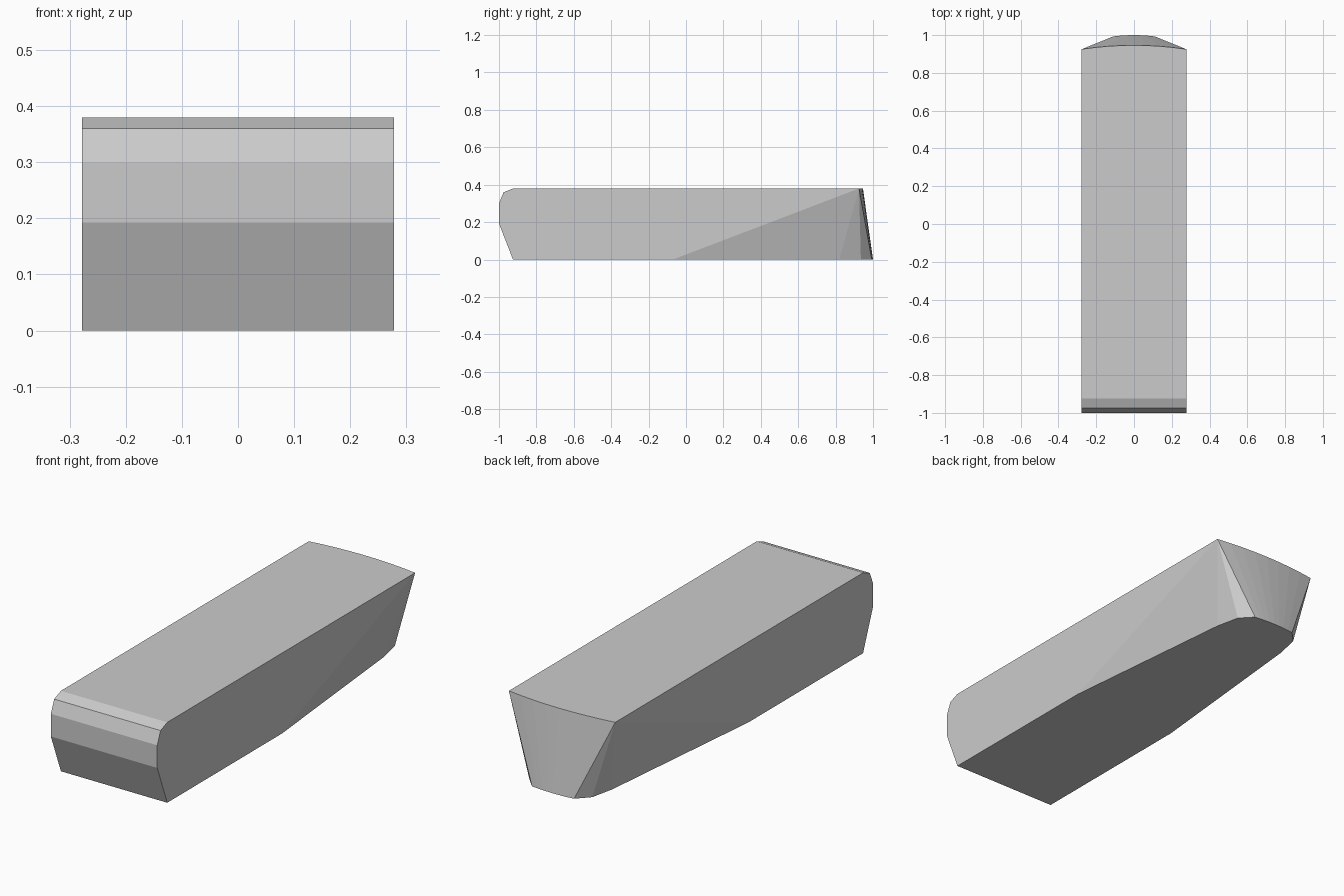
import bpy, bmesh

if "Cube" in bpy.data.objects:
    bpy.data.objects.remove(bpy.data.objects["Cube"], do_unlink=True)

HALF_W, HEIGHT = 0.278, 0.38
STEPS = 8

mat = bpy.data.materials.new("plain grey")
mat.use_nodes = True
grey = (0.6, 0.6, 0.6, 1)
mat.diffuse_color = grey
mat.node_tree.nodes["Principled BSDF"].inputs["Base Color"].default_value = grey

bm = bmesh.new()


def arc(half, y_end, y_mid, z):
    """Shallow bowed row of vertices from -x to +x."""
    ts = [2 * i / STEPS - 1 for i in range(STEPS + 1)]
    return [bm.verts.new((t * half, y_mid - (y_mid - y_end) * t * t, z)) for t in ts]


# Bowed rear edges: wide at the top, narrow at the base
top_arc = arc(HALF_W, 0.925, 0.946, HEIGHT)
base_arc = arc(0.11, 0.993, 1.0, 0)

# Front nose profile (y, z) from base to top, and tapering base edge (x, y)
nose = [(-0.925, 0), (-1, 0.193), (-1, 0.3), (-0.975, 0.36), (-0.925, HEIGHT)]
taper = [(HALF_W, -0.07), (0.19, 0.82), (0.165, 0.935)]

nose_rows, taper_rows = [], []
for side, end in ((-1, 0), (1, -1)):
    n = [bm.verts.new((side * HALF_W, y, z)) for y, z in nose]
    t = [bm.verts.new((side * x, y, 0)) for x, y in taper]
    corner = top_arc[end]
    # Flat flank, then a fan of facets up to the rear top corner
    bm.faces.new(n + [corner, t[0]])
    fan = t + [base_arc[end]]
    for a, b in zip(fan, fan[1:]):
        bm.faces.new((a, b, corner))
    nose_rows.append(n)
    taper_rows.append(t)

# Front nose bands
left, right = nose_rows
for i in range(len(nose) - 1):
    bm.faces.new((left[i], right[i], right[i + 1], left[i + 1]))

# Rear panel
for i in range(STEPS):
    bm.faces.new((base_arc[i], base_arc[i + 1], top_arc[i + 1], top_arc[i]))

# Deck and underside
bm.faces.new([left[-1], right[-1]] + top_arc[::-1])
bm.faces.new([left[0], right[0]] + taper_rows[1] + base_arc[::-1] + taper_rows[0][::-1])

bmesh.ops.recalc_face_normals(bm, faces=bm.faces)
mesh = bpy.data.meshes.new("tapered_block")
bm.to_mesh(mesh)
bm.free()
mesh.materials.append(mat)
block = bpy.data.objects.new("tapered_block", mesh)
bpy.context.collection.objects.link(block)
